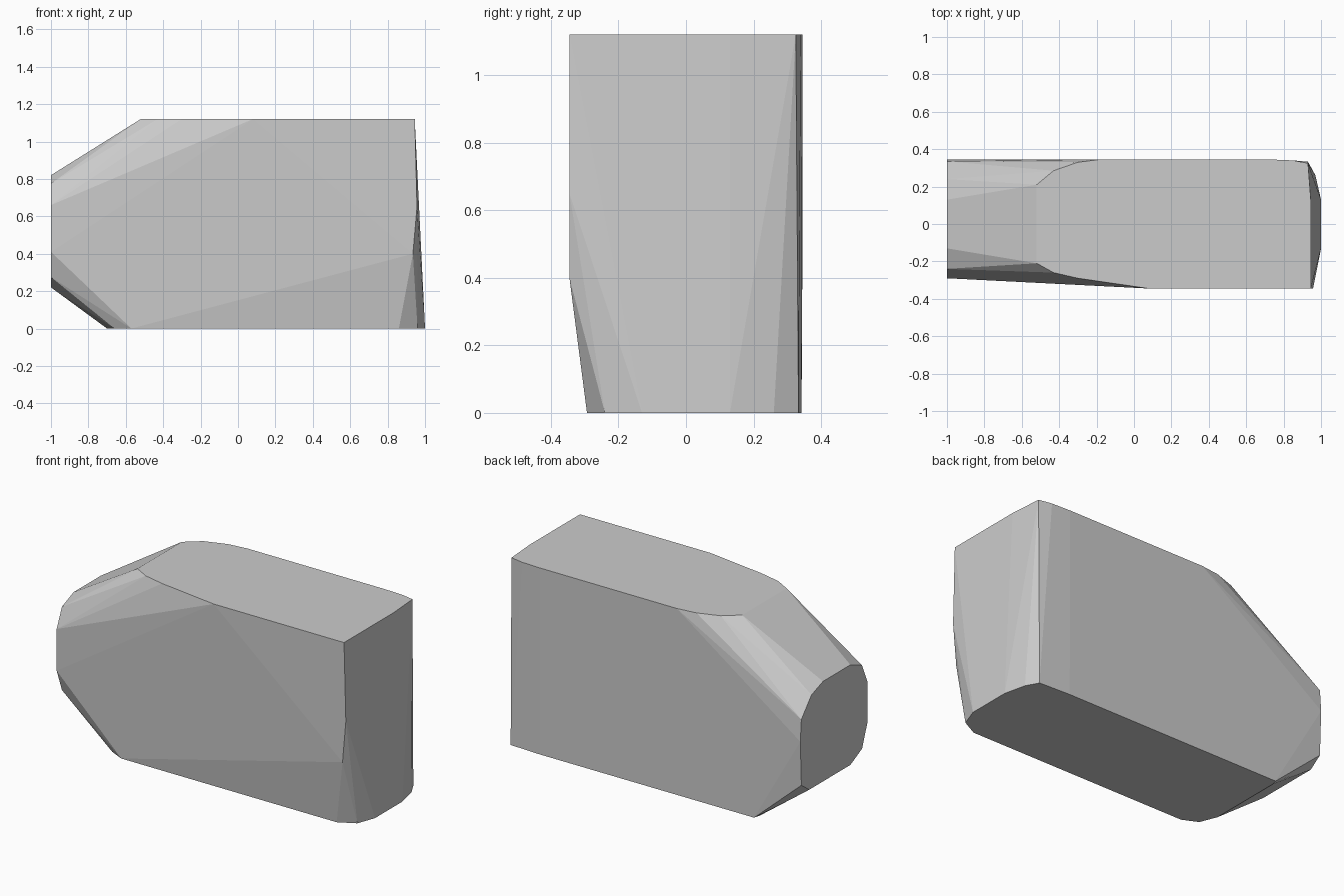
import bpy, bmesh, math

if "Cube" in bpy.data.objects:
    bpy.data.objects.remove(bpy.data.objects["Cube"])

HEIGHT = 1.12

# Outline of the flat top, (x, y)
top = [(0.08, -0.345), (-0.30, -0.29), (-0.43, -0.26), (-0.52, -0.21),
       (-0.52, 0.21), (-0.43, 0.285), (-0.30, 0.33), (-0.18, 0.345),
       (0.73, 0.345), (0.85, 0.34), (0.93, 0.325), (0.945, 0.13),
       (0.945, -0.345)]

# Outline of the flat underside, (x, y)
bottom = [(0.86, -0.293), (-0.57, -0.293), (-0.66, -0.25), (-0.70, -0.15),
          (-0.70, 0.30), (-0.69, 0.34), (0.73, 0.342), (0.93, 0.333),
          (0.97, 0.26), (1.0, 0.13), (1.0, -0.13), (0.96, -0.24)]

# Outline of the narrow end face, (y, z)
end = [(-0.13, 0.82), (-0.24, 0.775), (-0.29, 0.66), (-0.29, 0.41),
       (-0.24, 0.275), (-0.13, 0.22), (0.26, 0.22), (0.335, 0.275),
       (0.345, 0.54), (0.335, 0.67), (0.24, 0.78), (0.13, 0.82)]

# Front right corner, bulging slightly halfway down
corner = [(0.957, -0.345, 0.65), (0.935, -0.345, 0.40)]

points = [(x, y, HEIGHT) for x, y in top]
points += [(x, y, 0) for x, y in bottom]
points += [(-1, y, z) for y, z in end]
points += corner

# Faceted block: skin stretched around the outlines
bm = bmesh.new()
for p in points:
    bm.verts.new(p)
hull = bmesh.ops.convex_hull(bm, input=bm.verts[:])
loose = [v for v in bm.verts if not v.link_faces]
bmesh.ops.delete(bm, geom=loose, context='VERTS')
bmesh.ops.dissolve_limit(bm, angle_limit=math.radians(0.5),
                         verts=bm.verts[:], edges=bm.edges[:])
bmesh.ops.recalc_face_normals(bm, faces=bm.faces[:])

mesh = bpy.data.meshes.new("tapered_block")
bm.to_mesh(mesh)
bm.free()
block = bpy.data.objects.new("tapered_block", mesh)
bpy.context.collection.objects.link(block)
